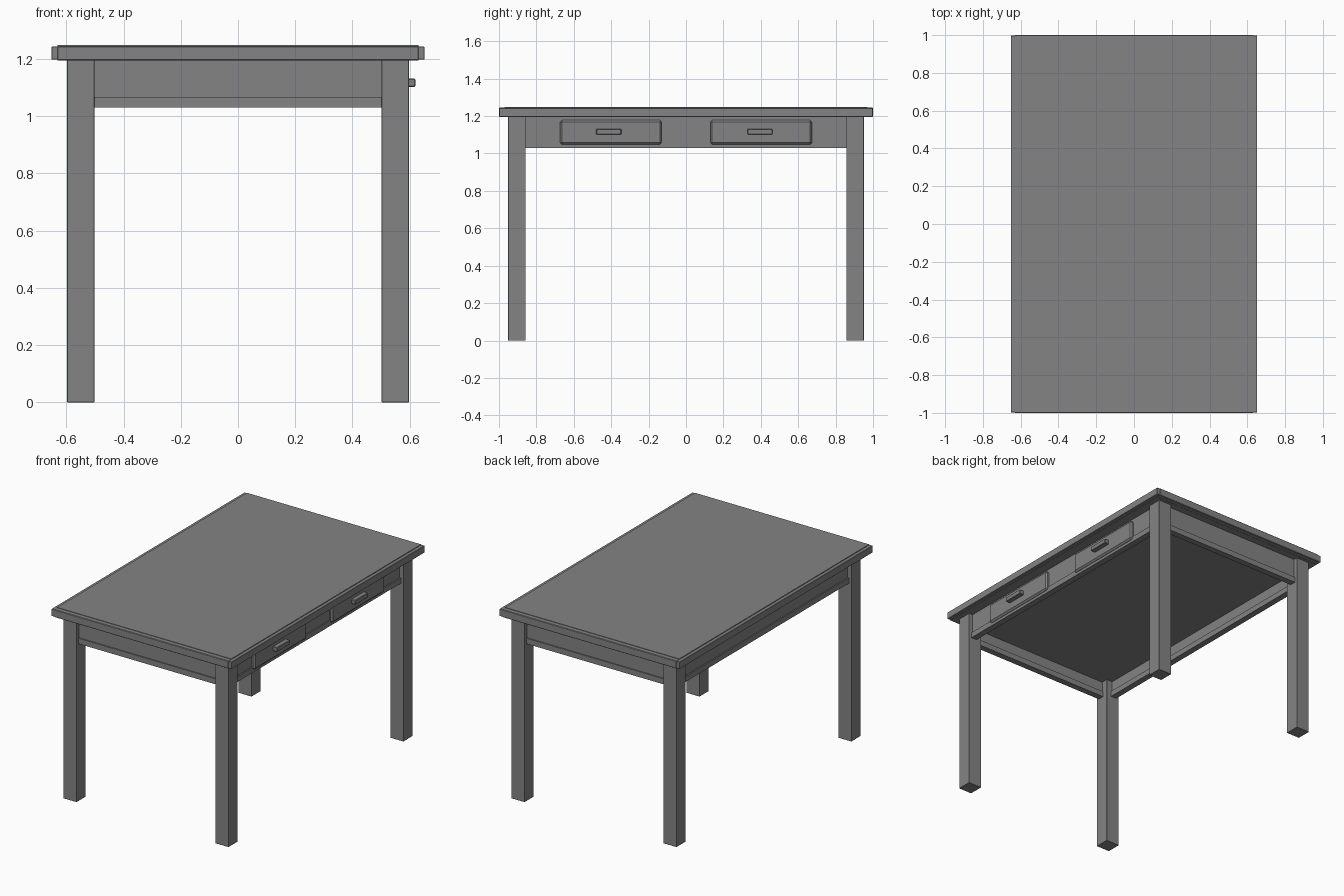
import bpy
import bmesh

if "Cube" in bpy.data.objects:
    bpy.data.objects.remove(bpy.data.objects["Cube"])

dark = bpy.data.materials.new("dark_grey")
dark.diffuse_color = (0.23, 0.23, 0.23, 1)
dark.use_nodes = True
dark.node_tree.nodes["Principled BSDF"].inputs["Base Color"].default_value = dark.diffuse_color


def box(name, x, y, z, bevel=0.0):
    """Box from (min, max) ranges, with an optional one-step chamfer."""
    bm = bmesh.new()
    bmesh.ops.create_cube(bm, size=1)
    for v in bm.verts:
        for i, (lo, hi) in enumerate((x, y, z)):
            v.co[i] = hi if v.co[i] > 0 else lo
    if bevel:
        bmesh.ops.bevel(bm, geom=bm.edges[:], offset=bevel, segments=1,
                        affect='EDGES', profile=0.5)
    mesh = bpy.data.meshes.new(name)
    bm.to_mesh(mesh)
    bm.free()
    mesh.materials.append(dark)
    ob = bpy.data.objects.new(name, mesh)
    bpy.context.collection.objects.link(ob)
    return ob


def side(s, a, b):
    """Range a..b mirrored to the side s."""
    return tuple(sorted((s * a, s * b)))


# Tabletop: centre board with slightly lower edging strips
box("tabletop", (-0.63, 0.63), (-0.97, 0.97), (1.194, 1.248))
for s, tag in ((-1, "a"), (1, "b")):
    box("end_edging_" + tag, (-0.632, 0.632), side(s, 0.96, 1.0), (1.195, 1.245), 0.003)
    box("side_edging_" + tag, side(s, 0.625, 0.652), (-0.998, 0.998), (1.197, 1.243), 0.002)

# Legs
for sx in (-1, 1):
    for sy in (-1, 1):
        box("leg", side(sx, 0.502, 0.597), side(sy, 0.857, 0.951), (0, 1.196), 0.001)

# Aprons with a slightly thicker rail along the bottom
for s in (-1, 1):
    box("end_apron", (-0.51, 0.51), side(s, 0.9, 0.925), (1.06, 1.196))
    box("end_rail", (-0.51, 0.51), side(s, 0.892, 0.933), (1.03, 1.066))
    box("side_apron", side(s, 0.545, 0.57), (-0.865, 0.865), (1.06, 1.196))
    box("side_rail", side(s, 0.537, 0.578), (-0.865, 0.865), (1.03, 1.066))

# Panel closing the underside between the aprons
box("under_panel", (-0.548, 0.548), (-0.903, 0.903), (1.135, 1.196))

# Drawers and handles on the right side
for s in (-1, 1):
    box("drawer_front", (0.555, 0.59), side(s, 0.13, 0.674), (1.048, 1.178), 0.01)
    yc = s * 0.404 - 0.009
    box("drawer_handle", (0.585, 0.62), (yc - 0.067, yc + 0.067), (1.102, 1.131), 0.003)
